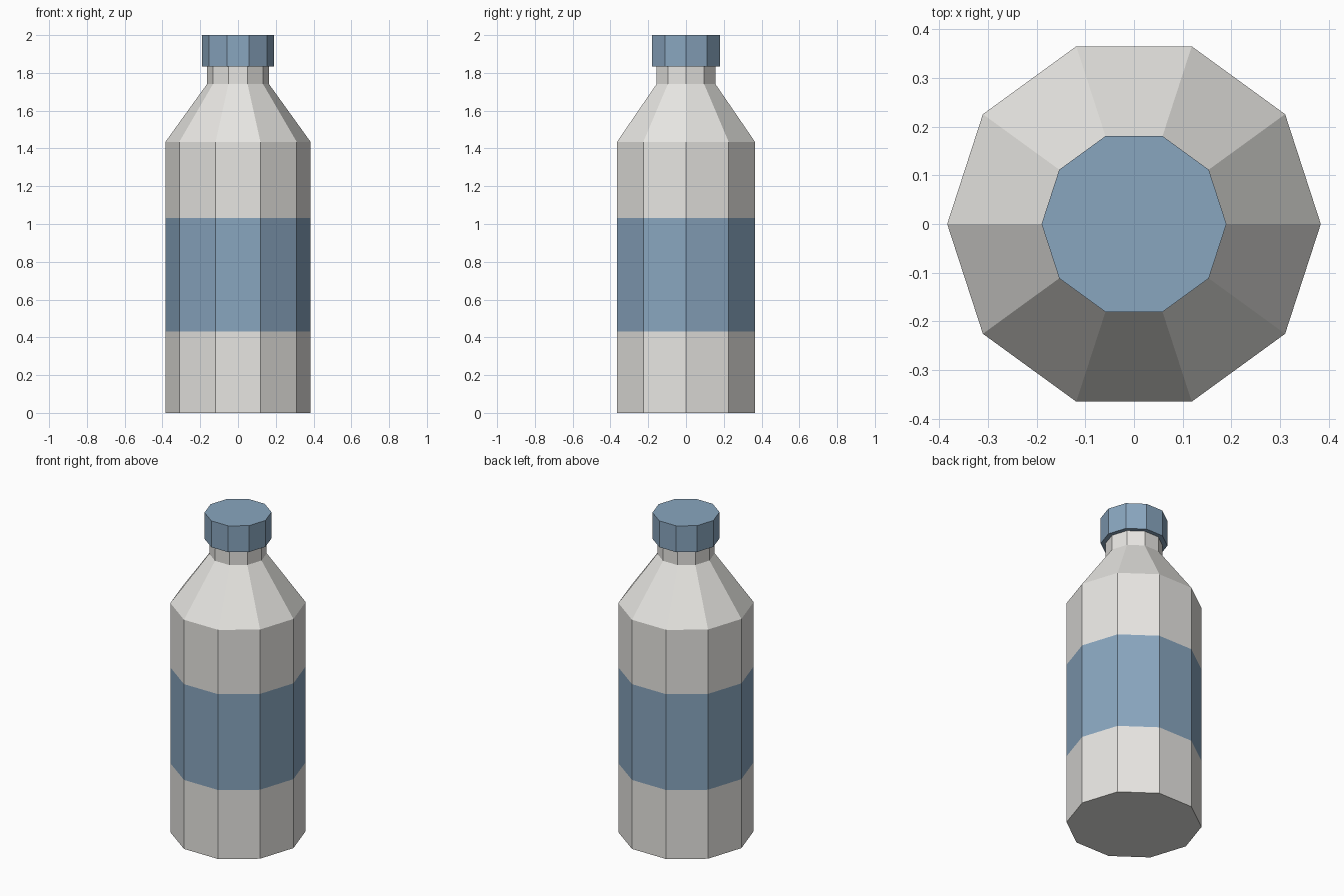
import bpy, bmesh
from math import cos, sin, tau

if "Cube" in bpy.data.objects:
    bpy.data.objects.remove(bpy.data.objects["Cube"])

SIDES = 10


def material(name, color):
    mat = bpy.data.materials.new(name)
    mat.diffuse_color = color
    mat.use_nodes = True
    mat.node_tree.nodes["Principled BSDF"].inputs["Base Color"].default_value = mat.diffuse_color
    return mat


def lathe(name, profile, materials, bands=()):
    """Closed ten-sided solid from (radius, z) rings; bands use the second material."""
    bm = bmesh.new()
    rings = [[bm.verts.new((r * cos(tau * i / SIDES), r * sin(tau * i / SIDES), z))
              for i in range(SIDES)] for r, z in profile]
    for k, (low, high) in enumerate(zip(rings, rings[1:])):
        for i in range(SIDES):
            j = (i + 1) % SIDES
            face = bm.faces.new((low[i], low[j], high[j], high[i]))
            face.material_index = 1 if k in bands else 0
    bm.faces.new(rings[0][::-1])
    bm.faces.new(rings[-1])
    mesh = bpy.data.meshes.new(name)
    bm.to_mesh(mesh)
    bm.free()
    for mat in materials:
        mesh.materials.append(mat)
    obj = bpy.data.objects.new(name, mesh)
    bpy.context.collection.objects.link(obj)
    return obj


grey = material("pale_grey", (0.80, 0.79, 0.76, 1))
blue = material("steel_blue", (0.25, 0.38, 0.52, 1))

# Bottle: straight body with a flush blue label band, sloped shoulder, short neck
R, NECK = 0.384, 0.163
lathe("bottle", [(R, 0), (R, 0.432), (R, 1.032), (R, 1.435),
                 (NECK, 1.742), (NECK, 1.85)], [grey, blue], bands=(1,))

# Screw cap, slightly wider than the neck
lathe("cap", [(0.19, 1.835), (0.19, 2.0)], [blue])
